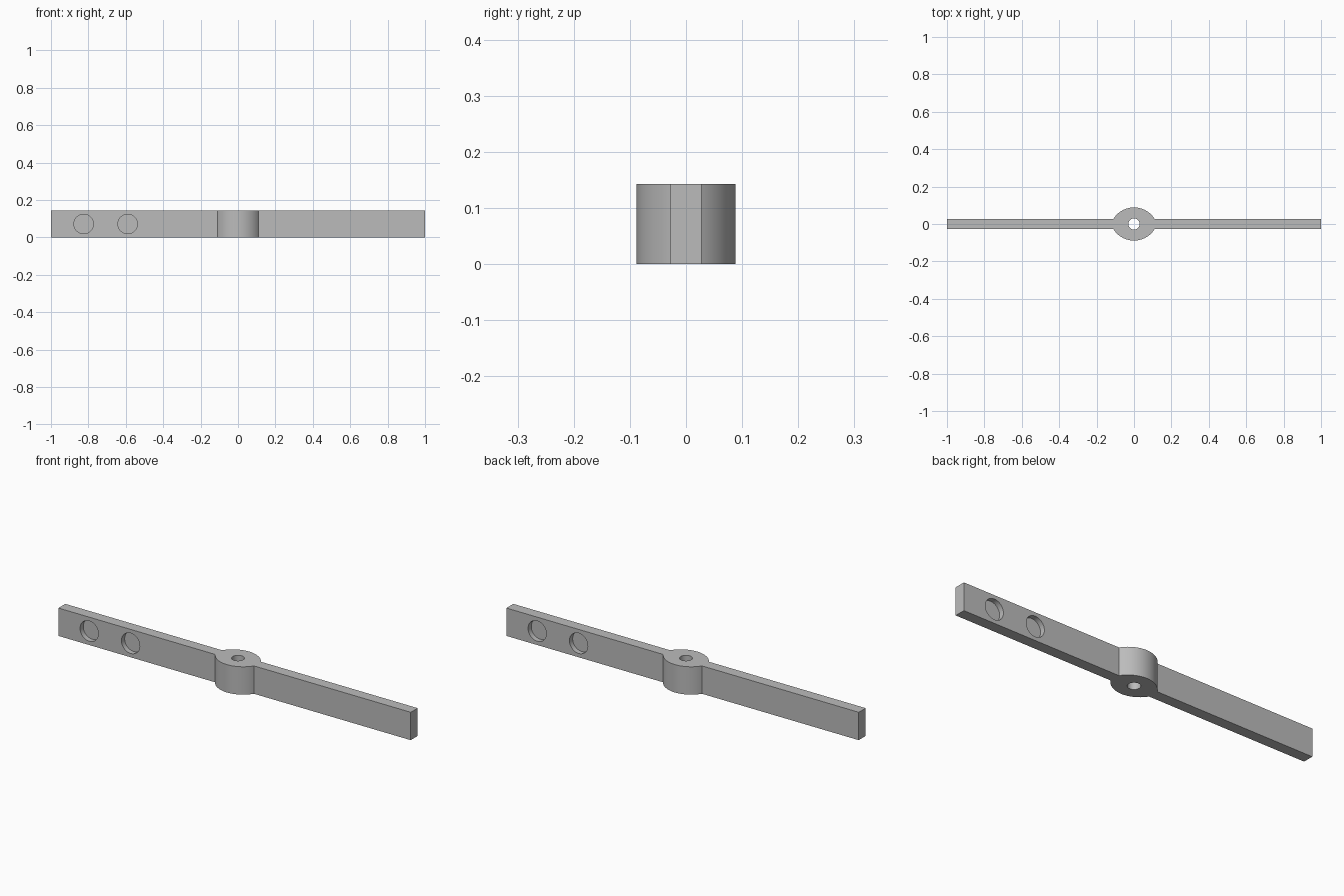
import bpy
import bmesh
from math import asin, sin, cos, pi, radians
from mathutils import Matrix

cube = bpy.data.objects.get("Cube")
if cube:
    bpy.data.objects.remove(cube)

HEIGHT = 0.143
HALF_BAR = 0.028      # half thickness of the bar
HUB_X, HUB_Y = 0.11, 0.0885
POCKET_DEPTH = 0.026

grey = bpy.data.materials.new("plain grey")
grey.use_nodes = True
colour = (0.5, 0.5, 0.5, 1)
grey.diffuse_color = colour
grey.node_tree.nodes["Principled BSDF"].inputs["Base Color"].default_value = colour


def finish(name, bm):
    mesh = bpy.data.meshes.new(name)
    bmesh.ops.recalc_face_normals(bm, faces=bm.faces)
    bm.to_mesh(mesh)
    bm.free()
    mesh.materials.append(grey)
    obj = bpy.data.objects.new(name, mesh)
    bpy.context.collection.objects.link(obj)
    return obj


def cutter(name, radius, depth, location, axis="Z"):
    bm = bmesh.new()
    turn = Matrix.Rotation(pi / 2 if axis == "Y" else 0, 4, "X")
    bmesh.ops.create_cone(bm, cap_ends=True, segments=64, radius1=radius,
                          radius2=radius, depth=depth,
                          matrix=Matrix.Translation(location) @ turn)
    return finish(name, bm)


# Outline of the bar with a bulging arc on each side of the hub
rise = HUB_Y - HALF_BAR
radius = (HUB_X ** 2 + rise ** 2) / (2 * rise)
sweep = asin(HUB_X / radius)
steps = 40
half = [(-1, -HALF_BAR)]
for i in range(steps + 1):
    a = -sweep + 2 * sweep * i / steps
    half.append((radius * sin(a), HUB_Y - radius + radius * cos(a)))
    half[-1] = (half[-1][0], -half[-1][1])
half.append((1, -HALF_BAR))
outline = half + [(-x, -y) for x, y in half]

bm = bmesh.new()
face = bm.faces.new([bm.verts.new((x, y, 0)) for x, y in outline])
top = bmesh.ops.extrude_face_region(bm, geom=[face])["geom"]
bmesh.ops.translate(bm, vec=(0, 0, HEIGHT),
                    verts=[v for v in top if isinstance(v, bmesh.types.BMVert)])
bar = finish("bar_with_hub", bm)

# Through hole in the hub, and two blind pockets on opposite faces of each arm
cutters = [cutter("hub_hole_cutter", 0.03, 1, (0, 0, HEIGHT / 2))]
for side in (-1, 1):
    for x in (0.59, 0.825):
        cutters.append(cutter("pocket_cutter", 0.052, 2 * POCKET_DEPTH,
                              (side * x, side * HALF_BAR, HEIGHT / 2), "Y"))

bpy.context.view_layer.objects.active = bar
for tool in cutters:
    tool.hide_render = True
    mod = bar.modifiers.new("cut", "BOOLEAN")
    mod.operation = "DIFFERENCE"
    mod.solver = "EXACT"
    mod.object = tool
    bpy.ops.object.modifier_apply(modifier=mod.name)
    bpy.data.objects.remove(tool)

# Smooth the curved walls and keep the rims sharp
bpy.ops.object.select_all(action="DESELECT")
bar.select_set(True)
bpy.ops.object.shade_smooth_by_angle(angle=radians(25))
